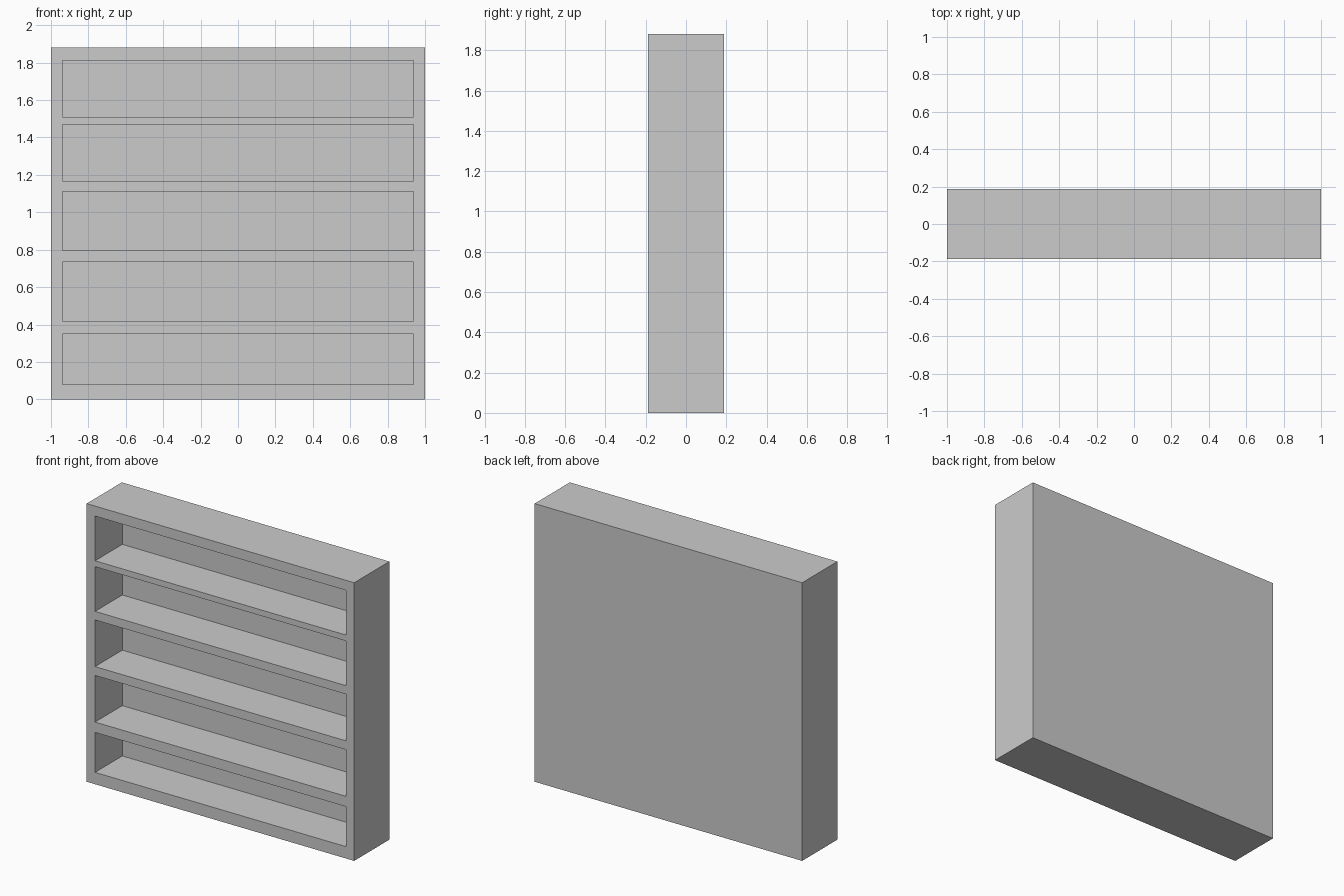
import bpy

if "Cube" in bpy.data.objects:
    bpy.data.objects.remove(bpy.data.objects["Cube"])

W, D, H = 2.0, 0.375, 1.88      # outer size
INNER = 0.9375                  # half width of the openings
BACK = 0.103                    # y of the inside of the back panel
BAYS = [(0.08, 0.35), (0.42, 0.735), (0.795, 1.11), (1.168, 1.47), (1.51, 1.812)]


def box(name, x0, x1, y0, y1, z0, z1):
    bpy.ops.mesh.primitive_cube_add(size=1, location=((x0 + x1) / 2, (y0 + y1) / 2, (z0 + z1) / 2))
    ob = bpy.context.object
    ob.name = name
    ob.scale = (x1 - x0, y1 - y0, z1 - z0)
    bpy.ops.object.transform_apply(location=True, rotation=False, scale=True)
    return ob


# Solid bookcase body
case = box("bookcase", -W / 2, W / 2, -D / 2, D / 2, 0, H)

# Hollow out each shelf bay from the front
for i, (z0, z1) in enumerate(BAYS):
    cutter = box(f"bay_cutter_{i + 1}", -INNER, INNER, -D / 2 - 0.1, BACK, z0, z1)
    cutter.hide_render = True
    cutter.hide_set(True)
    cutter.display_type = 'WIRE'
    mod = case.modifiers.new(f"bay_{i + 1}", 'BOOLEAN')
    mod.operation = 'DIFFERENCE'
    mod.solver = 'EXACT'
    mod.object = cutter
